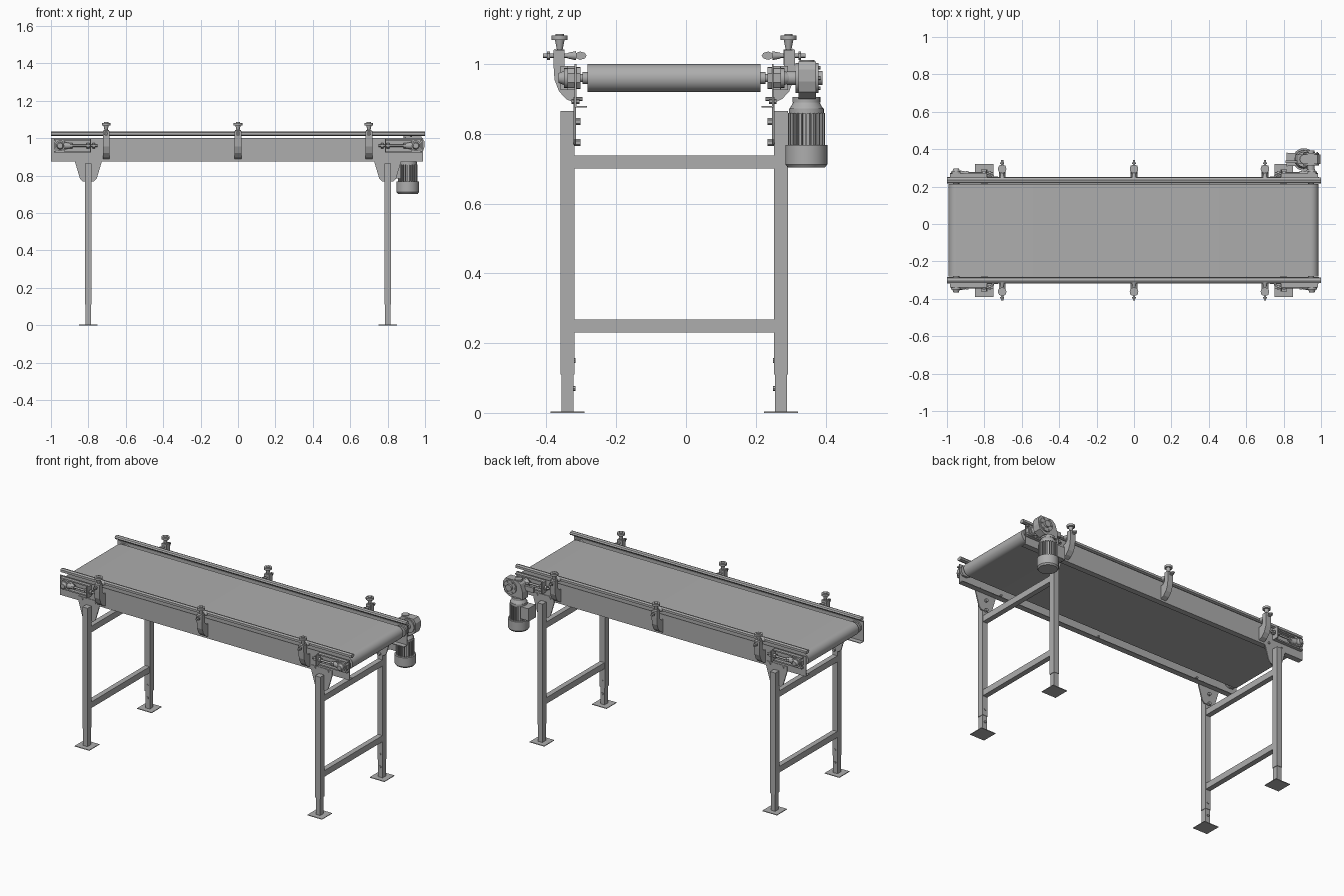
import bpy, bmesh, math
from mathutils import Vector, Matrix

if "Cube" in bpy.data.objects:
    bpy.data.objects.remove(bpy.data.objects["Cube"])

grey = bpy.data.materials.new("painted grey")
grey.use_nodes = True
grey.diffuse_color = (0.42, 0.42, 0.42, 1)
grey.node_tree.nodes["Principled BSDF"].inputs["Base Color"].default_value = grey.diffuse_color
MID = -0.034  # y of the belt centre line


def finish(name, bm, smooth=False):
    bmesh.ops.recalc_face_normals(bm, faces=bm.faces)
    mesh = bpy.data.meshes.new(name)
    bm.to_mesh(mesh)
    bm.free()
    ob = bpy.data.objects.new(name, mesh)
    bpy.context.collection.objects.link(ob)
    mesh.materials.append(grey)
    if smooth:
        bpy.ops.object.select_all(action='DESELECT')
        ob.select_set(True)
        bpy.context.view_layer.objects.active = ob
        bpy.ops.object.shade_smooth_by_angle(angle=math.radians(35))
    return ob


def box(name, x, y, z):
    bm = bmesh.new()
    bmesh.ops.create_cube(bm, size=1)
    for v in bm.verts:
        v.co = Vector([(r[0] + r[1]) / 2 + c * (r[1] - r[0]) for r, c in zip((x, y, z), v.co)])
    return finish(name, bm)


def rod(name, a, b, r, r2=None, sides=20):
    """Cylinder or cone from point a to point b."""
    a, b = Vector(a), Vector(b)
    turn = (b - a).to_track_quat('Z', 'Y').to_matrix().to_4x4()
    bm = bmesh.new()
    bmesh.ops.create_cone(bm, cap_ends=True, segments=sides, radius1=r, radius2=r if r2 is None else r2,
                          depth=(b - a).length, matrix=Matrix.Translation((a + b) / 2) @ turn)
    return finish(name, bm, sides > 8)


def prism(name, pts, place, smooth=False):
    """Outline extruded between two ends; place(u, w, end) gives the position."""
    bm = bmesh.new()
    ends = [[bm.verts.new(place(u, w, k)) for u, w in pts] for k in (0, 1)]
    bm.faces.new(ends[0])
    bm.faces.new(ends[1])
    for i in range(len(pts)):
        j = (i + 1) % len(pts)
        bm.faces.new((ends[0][i], ends[0][j], ends[1][j], ends[1][i]))
    return finish(name, bm, smooth)


# Belt loop around the two end rollers
loop = []
for x0, start in ((0.946, -90), (-0.951, 90)):
    for k in range(17):
        t = math.radians(start + k * 180 / 16)
        loop.append((x0 + 0.04 * math.cos(t), 0.96 + 0.04 * math.sin(t)))
prism("belt", loop, lambda u, w, k: (u, MID + (0.248, -0.248)[k], w), True)
for x in (-0.951, 0.946):
    rod("roller_shaft", (x, MID - 0.33, 0.96), (x, MID + 0.33, 0.96), 0.011)
    rod("roller_hub", (x, MID - 0.262, 0.96), (x, MID + 0.262, 0.96), 0.017)

# Leg mounting plate outline, relative to the leg axis
plate = [(-0.072, 0.905), (-0.072, 0.875), (-0.045, 0.785), (-0.03, 0.77),
         (0.03, 0.77), (0.045, 0.785), (0.072, 0.875), (0.072, 0.905)]
# Guide clamp arm: outer edge, then inner edge
outer = [(0.285, 0.888), (0.31, 0.9), (0.33, 0.922), (0.343, 0.955), (0.346, 1.0), (0.346, 1.04)]
inner = [(0.315, 1.04), (0.315, 0.985), (0.3, 0.97), (0.285, 0.97)]
web = outer + [(u - 0.006, w + 0.004) for u, w in reversed(outer)]
rail = [(0.251, 1.024), (0.256, 1.032), (0.27, 1.036), (0.282, 1.031),
        (0.282, 1.017), (0.27, 1.012), (0.256, 1.016)]

for s in (-1, 1):
    def Y(v):
        return MID + s * v

    def span(a, b):
        return sorted((Y(a), Y(b)))

    # Side channel with an inward bottom lip
    box("side_panel", (-1, 0.99), span(0.28, 0.285), (0.878, 1.0))
    box("panel_bottom_lip", (-1, 0.99), span(0.25, 0.285), (0.876, 0.88))

    # Product guide rail
    prism("guide_rail", rail, lambda u, w, k: ((-1, 1)[k], Y(u), w))

    # Guide clamps with a hand knob
    for x in (-0.705, 0, 0.7):
        for dx in (-0.018, 0.013):
            prism("clamp_cheek", outer + inner, lambda u, w, k: (x + dx + 0.005 * k, Y(u), w))
        prism("clamp_web", web, lambda u, w, k: (x - 0.015 + 0.03 * k, Y(u), w))
        box("clamp_block", (x - 0.013, x + 0.013), span(0.314, 0.343), (0.998, 1.042))
        rod("clamp_pin", (x, Y(0.27), 1.024), (x, Y(0.376), 1.024), 0.006, sides=12)
        rod("clamp_collar", (x, Y(0.282), 1.024), (x, Y(0.305), 1.024), 0.013, 0.008)
        rod("pin_end_nut", (x, Y(0.356), 1.024), (x, Y(0.364), 1.024), 0.012, sides=6)
        rod("knob_stem", (x, Y(0.328), 1.04), (x, Y(0.328), 1.07), 0.008, 0.014, 12)
        rod("hand_knob", (x, Y(0.328), 1.069), (x, Y(0.328), 1.082), 0.023, sides=12)
        rod("knob_cap", (x, Y(0.328), 1.082), (x, Y(0.328), 1.086), 0.012, sides=12)
        for z in (0.9, 0.955):
            rod("clamp_bolt", (x, Y(0.262), z), (x, Y(0.29), z), 0.006, sides=6)

    # Belt tension units with bearings
    for e in (-1, 1):
        def X(a, b):
            return sorted((e * a, e * b))
        c = 0.951
        prism("bearing_housing", [(0.91, 0.945), (0.94, 0.928), (0.972, 0.93), (0.985, 0.947), (0.985, 0.973),
                                  (0.972, 0.99), (0.94, 0.992), (0.91, 0.975)],
              lambda u, w, k: (e * u, Y((0.268, 0.306)[k]), w))
        rod("bearing_ring", (e * c, Y(0.3), 0.96), (e * c, Y(0.316), 0.96), 0.028)
        rod("bearing_cap", (e * c, Y(0.316), 0.96), (e * c, Y(0.332), 0.96), 0.02, 0.014)
        for z in (0.925, 0.987):
            box("tension_rail", X(0.79, 0.985), span(0.28, 0.305), (z, z + 0.008))
        box("tension_end_plate", X(0.785, 0.792), span(0.28, 0.326), (0.925, 0.995))
        rod("tension_screw", (e * 0.75, Y(0.305), 0.96), (e * 0.915, Y(0.305), 0.96), 0.006, sides=12)
        for a in (0.765, 0.795, 0.885):
            rod("tension_nut", (e * a, Y(0.305), 0.96), (e * (a + 0.014), Y(0.305), 0.96), 0.014, sides=6)
        rod("screw_boss", (e * 0.895, Y(0.3), 0.96), (e * 0.93, Y(0.3), 0.96), 0.014, 0.02)

        # Legs: mounting plate, outer tube, sliding inner tube, foot
        lx = e * 0.8
        prism("leg_mount_plate", plate, lambda u, w, k: (lx + u, Y((0.281, 0.288)[k]), w))
        box("leg", (lx - 0.018, lx + 0.018), span(0.286, 0.326), (0.11, 0.865))
        box("leg_inner_tube", (lx - 0.015, lx + 0.015), span(0.289, 0.323), (0.003, 0.12))
        box("foot_plate", (lx - 0.05, lx + 0.05), span(0.257, 0.355), (0, 0.004))
        for z in (0.775, 0.835):
            rod("mount_bolt", (lx, Y(0.268), z), (lx, Y(0.288), z), 0.01, sides=6)
        for dx in (-0.045, 0.045):
            rod("plate_bolt", (lx + dx, Y(0.272), 0.893), (lx + dx, Y(0.294), 0.893), 0.007, sides=6)
        for z in (0.07, 0.15):
            rod("height_bolt", (lx, Y(0.283), z), (lx, Y(0.29), z), 0.007, sides=8)

# Cross beams between each pair of legs
for lx in (-0.8, 0.8):
    for z in (0.23, 0.7):
        box("cross_beam", (lx - 0.016, lx + 0.016), (MID - 0.287, MID + 0.287), (z, z + 0.038))

# Drive motor hanging from the gearbox
mx, my = 0.908, 0.345


def stack(name, z0, z1, r, r2=None):
    rod(name, (mx, my, z0), (mx, my, z1), r, r2, 32)


stack("motor_fan_cover", 0.712, 0.768, 0.06)
stack("fan_cover_end", 0.703, 0.712, 0.053, 0.06)
stack("motor_body", 0.765, 0.865, 0.045)
stack("motor_front_shield", 0.858, 0.872, 0.05)
stack("motor_neck", 0.872, 0.893, 0.048, 0.036)
stack("motor_flange", 0.89, 0.905, 0.04)
for i in range(24):
    t = i * math.tau / 24
    ob = box("motor_fin", (0.04, 0.053), (-0.002, 0.002), (0.768, 0.86))
    ob.data.transform(Matrix.Translation((mx, my, 0)) @ Matrix.Rotation(t, 4, 'Z'))
box("terminal_box", (0.822, 0.87), (my - 0.035, my + 0.035), (0.785, 0.86))
box("terminal_box_lid", (0.815, 0.822), (my - 0.038, my + 0.038), (0.782, 0.863))

# Worm gearbox on the drive shaft
case = [(0.862, 0.9), (0.954, 0.9), (0.986, 0.92), (0.996, 0.95), (0.996, 0.985),
        (0.98, 1.008), (0.9, 1.008), (0.878, 0.99), (0.862, 0.945)]
prism("gearbox_case", case, lambda u, w, k: (u, (0.322, 0.372)[k], w))
for y0, y1 in ((0.314, 0.322), (0.372, 0.38)):
    rod("gearbox_cover", (0.946, y0, 0.96), (0.946, y1, 0.96), 0.043, sides=32)
rod("gearbox_hollow_shaft", (0.946, 0.29, 0.96), (0.946, 0.392, 0.96), 0.02)
rod("worm_end_cap", (mx, 0.347, 1.0), (mx, 0.347, 1.012), 0.022)
box("gearbox_torque_arm", (0.81, 0.9), (0.325, 0.34), (0.945, 0.975))
for i in range(6):
    t = i * math.tau / 6
    x, z = 0.946 + 0.034 * math.cos(t), 0.96 + 0.034 * math.sin(t)
    rod("cover_bolt", (x, 0.378, z), (x, 0.385, z), 0.005, sides=6)
